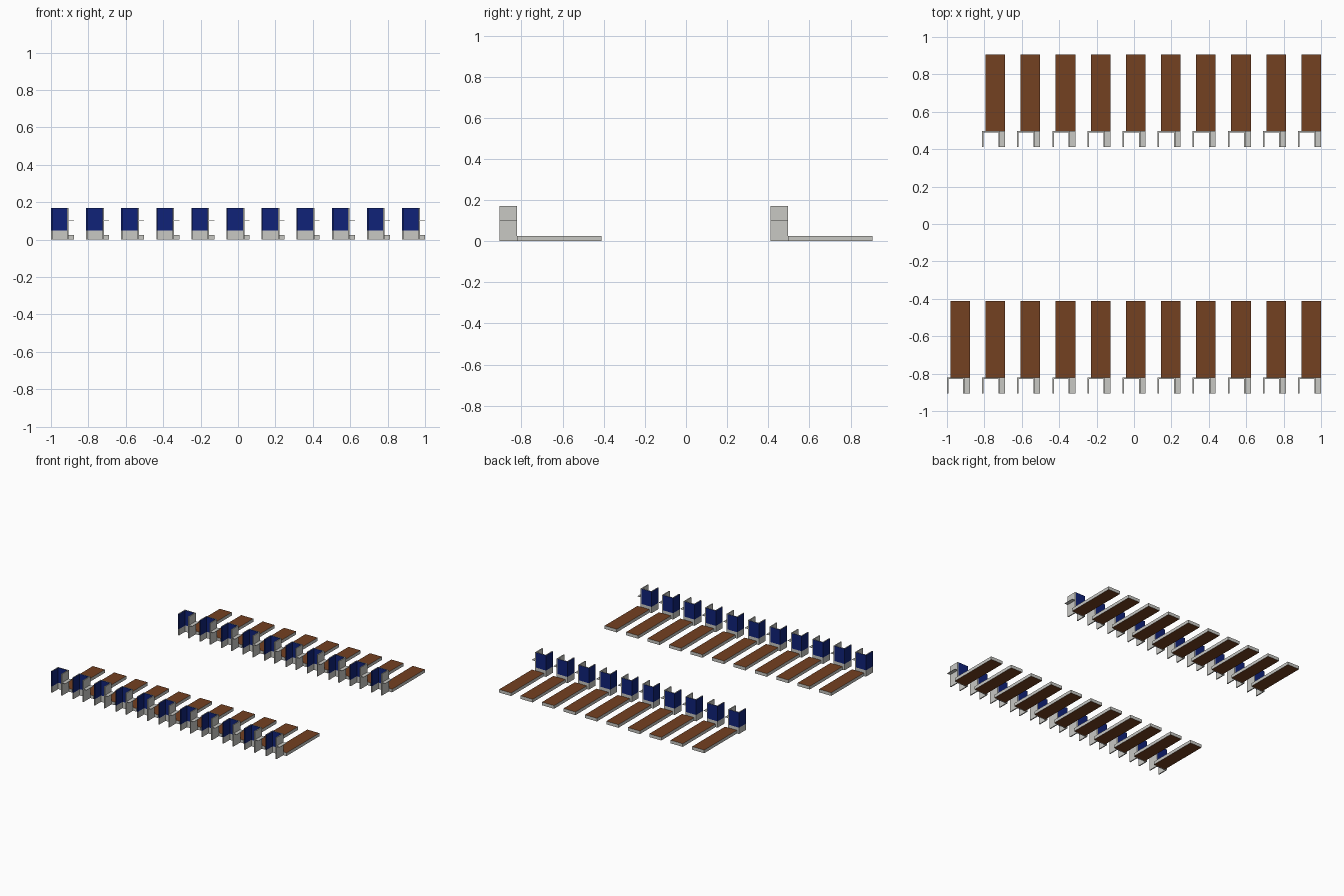
import bpy, bmesh
from mathutils import Vector

if "Cube" in bpy.data.objects:
    bpy.data.objects.remove(bpy.data.objects["Cube"])


def material(name, rgb):
    m = bpy.data.materials.new(name)
    m.diffuse_color = (*rgb, 1)
    m.use_nodes = True
    m.node_tree.nodes["Principled BSDF"].inputs["Base Color"].default_value = m.diffuse_color
    return m


GREY = material("light grey", (0.58, 0.58, 0.55))
BLUE = material("navy blue", (0.005, 0.016, 0.19))
BROWN = material("wood brown", (0.175, 0.052, 0.015))


def box_mesh(name, lo, hi, main, other=None, rule=None):
    """Box between two corners; faces whose normal meets the rule get the other material."""
    bm = bmesh.new()
    bmesh.ops.create_cube(bm, size=1)
    lo, hi = Vector(lo), Vector(hi)
    for v in bm.verts:
        v.co = Vector([lo[i] + (v.co[i] + 0.5) * (hi[i] - lo[i]) for i in range(3)])
    bm.normal_update()
    if rule:
        for f in bm.faces:
            f.material_index = int(rule(f.normal))
    me = bpy.data.meshes.new(name)
    bm.to_mesh(me)
    bm.free()
    me.materials.append(main)
    if other:
        me.materials.append(other)
    return me


# Booth dimensions, measured from the booth's front left corner
W, D, H = 0.095, 0.085, 0.17      # booth width, depth, height
SKIRT = 0.05                      # top of the grey skirting
T = 0.008                         # wall thickness
PITCH = 0.1877                    # spacing between lanes
LANE_END = 0.495


def is_top(n):
    return n.z > 0.5


def is_level(n):
    return abs(n.z) > 0.5


parts = [
    # left partition: grey skirting with blue panel above
    box_mesh("left_skirting", (0, 0, 0), (T, D, SKIRT), GREY),
    box_mesh("left_panel", (0, 0, SKIRT), (T, D, H), BLUE, GREY, is_top),
    # back partition
    box_mesh("back_skirting", (T, D - T, 0), (W - T, D, SKIRT), GREY),
    box_mesh("back_panel", (T, D - T, SKIRT), (W - T, D, H), BLUE, GREY, is_top),
    # right partition, all grey
    box_mesh("right_partition", (W - T, 0, 0), (W, D, H), GREY),
    # thin shelf beside the booth
    box_mesh("side_shelf", (W, 0, 0.1), (0.123, D, 0.103), GREY),
    # long wooden lane with grey edges
    box_mesh("lane", (0.018, D, 0), (0.123, LANE_END, 0.025), GREY, BROWN, is_level),
]

# Front row of eleven booths, back row of ten
for row, y, first in (("front", -0.907, 0), ("back", 0.412, 1)):
    for i in range(first, 11):
        for me in parts:
            ob = bpy.data.objects.new(f"{row}_{me.name}_{i}", me)
            ob.location = (-1 + i * PITCH, y, 0)
            bpy.context.collection.objects.link(ob)
